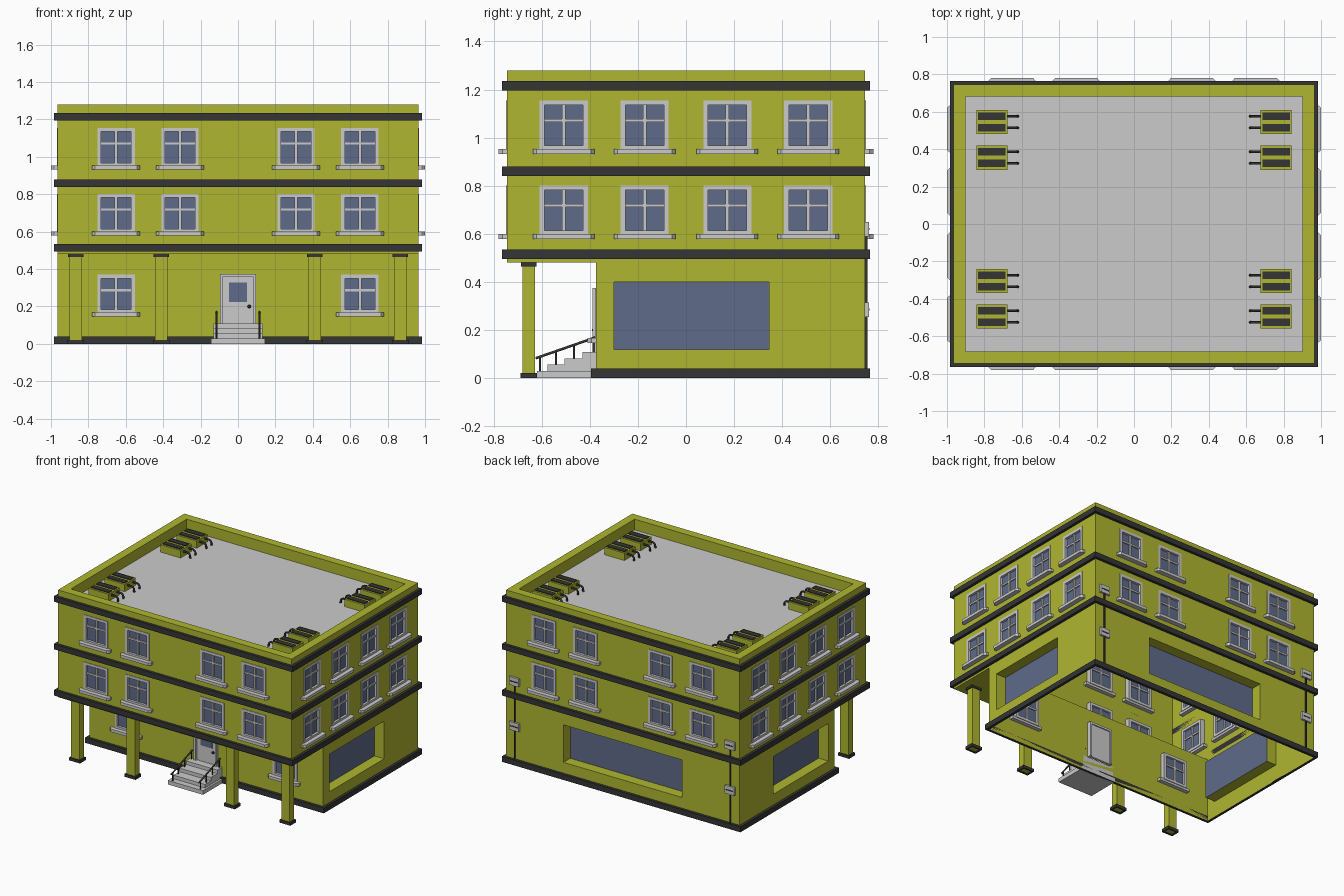
import bpy, bmesh
from math import radians
from mathutils import Matrix, Vector

if "Cube" in bpy.data.objects:
    bpy.data.objects.remove(bpy.data.objects["Cube"])

YELLOW, DARK, GLASS = (0.43, 0.47, 0.03, 1), (0.035, 0.035, 0.035, 1), (0.115, 0.147, 0.254, 1)
mats = {}
for mat_name, col in (("yellow", YELLOW), ("dark", DARK), ("glass", GLASS)):
    mats[mat_name] = bpy.data.materials.new(mat_name)
    mats[mat_name].diffuse_color = col

parts = {}
I = Matrix.Identity(4)


def part(name, mat=None):
    """Mesh collected under a part name; turned into one object at the end."""
    return parts.setdefault(name, (bmesh.new(), mat))[0]


def prism(bm, pts, z0, z1, M=I):
    lo = [bm.verts.new(M @ Vector((x, y, z0))) for x, y in pts]
    hi = [bm.verts.new(M @ Vector((x, y, z1))) for x, y in pts]
    bm.faces.new(lo[::-1])
    bm.faces.new(hi)
    for i in range(len(pts)):
        j = (i + 1) % len(pts)
        bm.faces.new((lo[i], lo[j], hi[j], hi[i]))


def box(bm, x0, x1, y0, y1, z0, z1, M=I):
    prism(bm, [(x0, y0), (x1, y0), (x1, y1), (x0, y1)], z0, z1, M)


def ring(bm, x0, x1, y0, y1, z0, z1, t):
    """Rectangular frame lying flat, t thick."""
    def loop(d, z):
        return [bm.verts.new(p) for p in ((x0 + d, y0 + d, z), (x1 - d, y0 + d, z),
                                          (x1 - d, y1 - d, z), (x0 + d, y1 - d, z))]
    a, b, c, d = loop(0, z0), loop(0, z1), loop(t, z1), loop(t, z0)
    for p, q in ((a, b), (b, c), (c, d), (d, a)):
        for i in range(4):
            j = (i + 1) % 4
            bm.faces.new((p[i], p[j], q[j], q[i]))


def quad(bm, pts, M=I):
    bm.faces.new([bm.verts.new(M @ Vector(p)) for p in pts])


def wall(bm, u0, u1, z0, z1, holes, M):
    """Flat wall facing local -y, with rectangular openings left out."""
    us = sorted({u0, u1, *[h[0] for h in holes], *[h[1] for h in holes]})
    zs = sorted({z0, z1, *[h[2] for h in holes], *[h[3] for h in holes]})
    for a, b in zip(us, us[1:]):
        for c, d in zip(zs, zs[1:]):
            u, z = (a + b) / 2, (c + d) / 2
            if not any(h[0] < u < h[1] and h[2] < z < h[3] for h in holes):
                quad(bm, [(a, 0, c), (b, 0, c), (b, 0, d), (a, 0, d)], M)


def window(u, z, M):
    """Four-pane window with sill; returns its opening."""
    w, h, f = 0.1, 0.207, 0.02
    fr = part("window_frames")
    for s in (-1, 1):
        a, b = sorted((u + s * w, u + s * (w - f)))
        box(fr, a, b, -0.004, 0.035, z, z + h, M)
    box(fr, u - w + f, u + w - f, -0.004, 0.035, z, z + f, M)
    box(fr, u - w + f, u + w - f, -0.004, 0.035, z + h - f, z + h, M)
    box(fr, u - 0.007, u + 0.007, 0.004, 0.03, z + f, z + h - f, M)
    box(fr, u - w + f, u + w - f, 0.006, 0.028, z + 0.117, z + 0.13, M)
    box(part("window_glass", "glass"), u - w + f, u + w - f, 0.014, 0.02, z + f, z + h - f, M)
    prism(part("window_sills"), [(u - 0.128, 0.03), (u - 0.128, -0.018), (u - 0.113, -0.035),
          (u + 0.113, -0.035), (u + 0.128, -0.018), (u + 0.128, 0.03)], z - 0.016, z + 0.005, M)
    return (u - w, u + w, z, z + h)


def shop_window(u0, u1, M, z0=0.12, z1=0.40, d=0.08):
    """Large pane at the back of a deep yellow recess."""
    rv = part("shop_window_recesses", "yellow")
    c = [(u0, z0), (u1, z0), (u1, z1), (u0, z1)]
    for (a, b), (e, f) in zip(c, c[1:] + c[:1]):
        quad(rv, [(a, 0, b), (a, d, b), (e, d, f), (e, 0, f)], M)
    quad(part("shop_window_glass", "glass"), [(u, d, z) for u, z in c], M)
    return (u0, u1, z0, z1)


def tubes(name, paths, r):
    """Dark round bars following point paths."""
    cu = bpy.data.curves.new(name, "CURVE")
    cu.dimensions, cu.bevel_depth, cu.bevel_resolution, cu.use_fill_caps = "3D", r, 1, True
    for pts in paths:
        s = cu.splines.new("POLY")
        s.points.add(len(pts) - 1)
        for p, co in zip(s.points, pts):
            p.co = (*co, 1)
    tmp = bpy.data.objects.new(name, cu)
    bpy.context.collection.objects.link(tmp)
    me = bpy.data.meshes.new_from_object(tmp.evaluated_get(bpy.context.evaluated_depsgraph_get()))
    bpy.data.objects.remove(tmp)
    me.materials.clear()
    me.materials.append(mats["dark"])
    bpy.context.collection.objects.link(bpy.data.objects.new(name, me))


def side(x, y, deg):
    return Matrix.Translation((x, y, 0)) @ Matrix.Rotation(radians(deg), 4, "Z")


X, Y, YP, ZP, ZR = 0.965, 0.745, -0.375, 0.48, 1.2   # walls, porch wall, porch ceiling, roof
FRONT, RIGHT, BACK, LEFT = side(0, -Y, 0), side(X, 0, 90), side(0, Y, 180), side(-X, 0, -90)
PORCH = side(0, YP, 0)

# Upper storeys
up = part("upper_walls", "yellow")
for M, half, cols in ((FRONT, X, (0.31, 0.652)), (BACK, X, (0.31, 0.652)),
                      (RIGHT, Y, (0.172, 0.508)), (LEFT, Y, (0.172, 0.508))):
    holes = [window(s * c, z, M) for c in cols for s in (-1, 1) for z in (0.595, 0.948)]
    wall(up, -half, half, ZP, ZR, holes, M)
quad(part("porch_ceiling", "yellow"), [(-X, -Y, ZP), (-X, YP, ZP), (X, YP, ZP), (X, -Y, ZP)])

# Ground storey
low = part("ground_walls", "yellow")
wall(low, -X, X, 0, ZP, [window(s * 0.652, 0.163, PORCH) for s in (-1, 1)]
     + [(-0.096, 0.096, 0.107, 0.375)], PORCH)
wall(low, -X, X, 0, ZP, [shop_window(-0.49, 0.49, BACK)], BACK)
wall(low, YP, Y, 0, ZP, [shop_window(-0.30, 0.345, RIGHT)], RIGHT)
wall(low, -Y, -YP, 0, ZP, [shop_window(-0.345, 0.30, LEFT)], LEFT)

# Dark bands, roof and parapet
bands = part("storey_bands", "dark")
for z in (0.495, 0.84, 1.195):
    ring(bands, -0.985, 0.985, -0.765, 0.765, z, z + 0.04, 0.02)
ring(part("base_band", "dark"), -0.985, 0.985, -0.395, 0.765, 0, 0.04, 0.02)
quad(part("roof"), [(-X, -Y, ZR), (X, -Y, ZR), (X, Y, ZR), (-X, Y, ZR)])
ring(part("parapet", "yellow"), -X, X, -Y, Y, ZR, 1.28, 0.063)

# Porch columns
for cx in (-0.868, -0.41, 0.41, 0.868):
    box(part("porch_columns", "yellow"), cx - 0.034, cx + 0.034, -0.68, -0.627, 0.005, ZP)
    ring(part("column_bases", "dark"), cx - 0.045, cx + 0.045, -0.687, -0.62, 0, 0.022, 0.012)
    ring(part("column_caps", "dark"), cx - 0.042, cx + 0.042, -0.685, -0.622, 0.464, ZP, 0.012)

# Door
df = part("door_frame")
for s in (-1, 1):
    a, b = sorted((s * 0.096, s * 0.08))
    box(df, a, b, -0.013, 0.03, 0.107, 0.375, PORCH)
box(df, -0.08, 0.08, -0.013, 0.03, 0.359, 0.375, PORCH)
box(part("door"), -0.08, 0.08, 0.004, 0.022, 0.107, 0.359, PORCH)
box(part("door_glass", "glass"), -0.048, 0.048, 0.001, 0.01, 0.225, 0.328, PORCH)
bmesh.ops.create_icosphere(part("door_knob", "dark"), subdivisions=2, radius=0.01,
                           matrix=Matrix.Translation((0.06, YP - 0.006, 0.2)))

# Entrance steps and railings
for y, z0, z1, w in ((-0.62, 0, 0.03, 0.145), (-0.575, 0.03, 0.056, 0.13),
                     (-0.505, 0.056, 0.082, 0.13), (-0.43, 0.082, 0.108, 0.13)):
    box(part("entrance_steps"), -w, w, y, YP, z0, z1)
rails, posts = [], []
for x in (-0.115, 0.115):
    rails.append([(x, -0.625, 0.083), (x, YP, 0.17)])
    for y, z in ((-0.607, 0.03), (-0.54, 0.056), (-0.465, 0.082), (-0.385, 0.108)):
        posts.append([(x, y, z), (x, y, 0.083 + (y + 0.625) * 0.348)])
tubes("handrails", rails, 0.006)
tubes("rail_posts", posts, 0.005)

# Rooftop air units, mirrored left and right
hoses = []
for s in (-1, 1):
    for y in (0.545, 0.355, -0.305, -0.495):
        a, b = sorted((s * 0.677, s * 0.843))
        box(part("air_units", "yellow"), a, b, y - 0.065, y + 0.065, ZR, 1.255)
        for o in (-0.031, 0.031):
            box(part("air_unit_grilles", "dark"), a + 0.01, b - 0.01,
                y + o - 0.02, y + o + 0.02, 1.25, 1.26)
            hoses.append([(s * px, y + o, pz) for px, pz in
                          ((0.68, 1.237), (0.643, 1.237), (0.63, 1.232), (0.623, 1.222), (0.621, ZR))])
tubes("air_unit_hoses", hoses, 0.007)

# Service pipes and boxes on the back wall
tubes("service_pipes", [[(x, 0.75, 0.04), (x, 0.75, 0.6)] for x in (-0.89, 0.89)], 0.006)
for x in (-0.89, 0.89):
    for z in (0.255, 0.59):
        box(part("service_boxes"), x - 0.04, x + 0.04, Y, 0.76, z, z + 0.06)
        box(part("service_box_vents", "dark"), x - 0.03, x + 0.03, 0.755, 0.762, z + 0.026, z + 0.034)

# Turn collected parts into objects
for name, (bm, mat) in parts.items():
    if not name.endswith(("walls", "ceiling", "roof", "recesses", "window_glass")):
        bmesh.ops.recalc_face_normals(bm, faces=bm.faces)
    me = bpy.data.meshes.new(name)
    bm.to_mesh(me)
    bm.free()
    if mat:
        me.materials.append(mats[mat])
    bpy.context.collection.objects.link(bpy.data.objects.new(name, me))

for m in bpy.data.materials:
    if m.users and not m.is_grease_pencil:
        m.use_nodes = True
        m.node_tree.nodes["Principled BSDF"].inputs["Base Color"].default_value = m.diffuse_color
